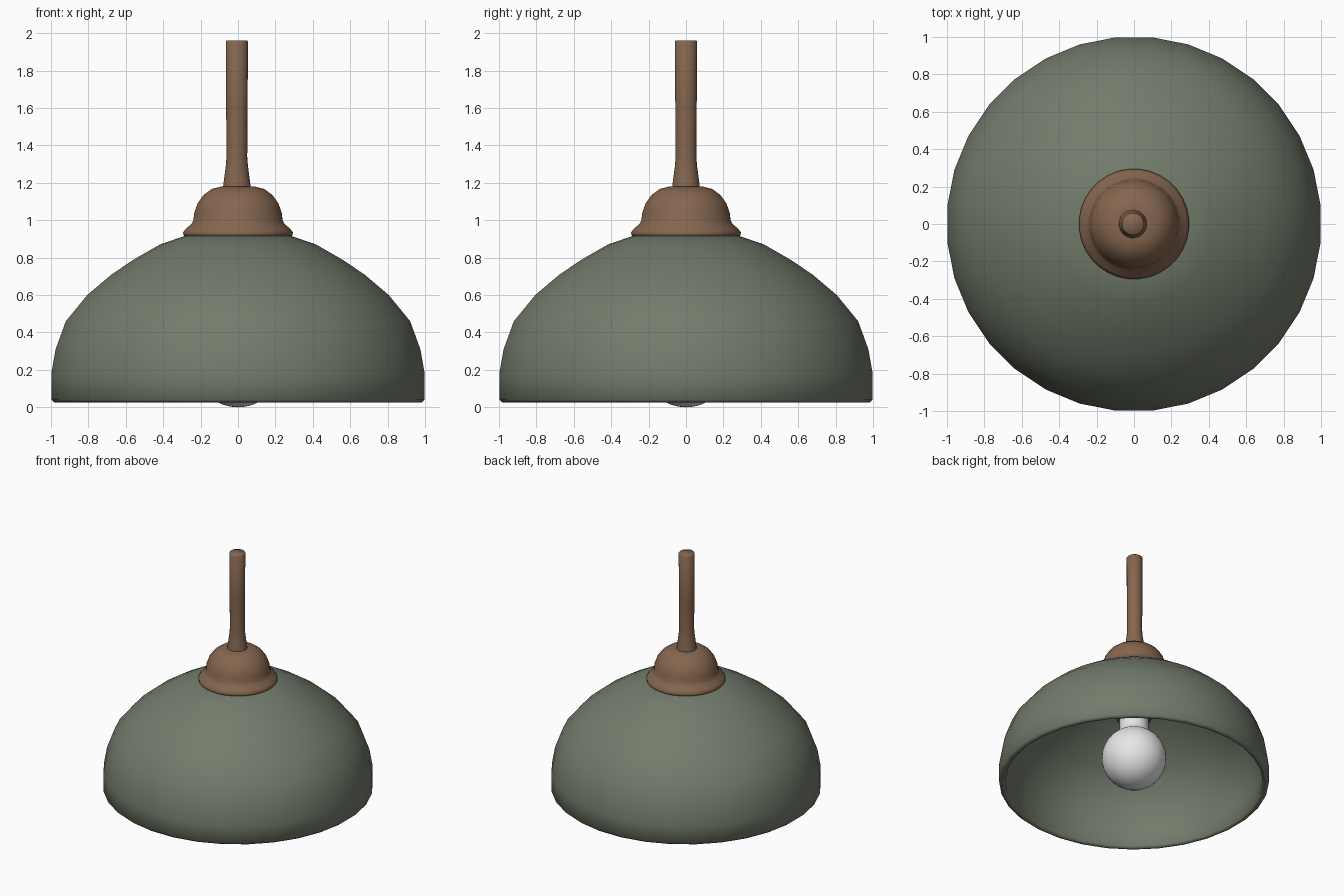
import bpy, bmesh, math

cube = bpy.data.objects.get("Cube")
if cube:
    bpy.data.objects.remove(cube, do_unlink=True)


def material(name, rgb, roughness=0.6):
    m = bpy.data.materials.new(name)
    m.use_nodes = True
    color = (*rgb, 1.0)
    m.diffuse_color = color
    bsdf = m.node_tree.nodes["Principled BSDF"]
    bsdf.inputs["Base Color"].default_value = color
    bsdf.inputs["Roughness"].default_value = roughness
    return m


green = material("sage green", (0.17, 0.20, 0.15))
brown = material("warm brown", (0.235, 0.133, 0.078))
white = material("bulb white", (0.8, 0.8, 0.8))


def lathe(name, profile, mat, sides=32, center=(0, 0), angle=60):
    """Revolve (radius, height) points around z; close any open end with a cap."""
    bm = bmesh.new()
    turn = [math.tau * (i + 0.5) / sides for i in range(sides)]
    rings = []
    for r, z in profile:
        if r == 0:
            rings.append([bm.verts.new((0, 0, z))] * sides)
        else:
            rings.append([bm.verts.new((r * math.cos(a), r * math.sin(a), z)) for a in turn])
    for low, high in zip(rings, rings[1:]):
        for i in range(sides):
            j = (i + 1) % sides
            # A pole repeats one vertex, so drop duplicates to get a triangle
            bm.faces.new(list(dict.fromkeys((low[i], low[j], high[j], high[i]))))
    for end in (0, -1):
        if profile[end][0] > 0:
            bm.faces.new(rings[end])
    bmesh.ops.recalc_face_normals(bm, faces=bm.faces[:])
    mesh = bpy.data.meshes.new(name)
    bm.to_mesh(mesh)
    bm.free()
    mesh.materials.append(mat)
    obj = bpy.data.objects.new(name, mesh)
    obj.location = (*center, 0)
    bpy.context.collection.objects.link(obj)
    bpy.ops.object.select_all(action="DESELECT")
    obj.select_set(True)
    bpy.context.view_layer.objects.active = obj
    bpy.ops.object.shade_smooth_by_angle(angle=math.radians(angle))


# Domed shade: outer wall from crown to rim, then the inner wall back up
outer = [(0, 0.94), (0.29, 0.915), (0.42, 0.87), (0.56, 0.79), (0.68, 0.71), (0.81, 0.6),
         (0.925, 0.46), (0.98, 0.31), (1.003, 0.18)]
rim = [(1.003, 0.04), (0.985, 0.025), (0.97, 0.027), (0.957, 0.04)]
wall = 0.045
inner = [(max(r - wall, 0), z - wall * z) for r, z in reversed(outer)]
lathe("shade", outer + rim + inner, green)

# Bell-shaped cap sitting on the crown
lathe("cap", [(0.28, 0.91), (0.293, 0.92), (0.295, 0.935), (0.28, 0.955), (0.25, 0.98),
              (0.24, 1.0), (0.235, 1.04), (0.217, 1.09), (0.185, 1.135), (0.14, 1.168),
              (0.09, 1.18), (0, 1.18)], brown)

# Stem with a flared foot
lathe("stem", [(0.076, 1.17), (0.068, 1.23), (0.06, 1.29), (0.056, 1.34), (0.058, 1.6),
               (0.06, 1.955), (0.055, 1.962)], brown, sides=20, center=(-0.006, 0))

# Round bulb narrowing into its neck
radius = 0.24
globe = [(radius * math.sin(t), radius - radius * math.cos(t))
         for t in (math.radians(d) for d in range(0, 151, 10))]
lathe("bulb", globe + [(0.108, 0.49), (0.108, 0.57), (0.1, 0.58)], white)

# Socket holding the bulb under the crown
lathe("socket", [(0.12, 0.565), (0.13, 0.58), (0.13, 0.89)], brown, angle=40)
